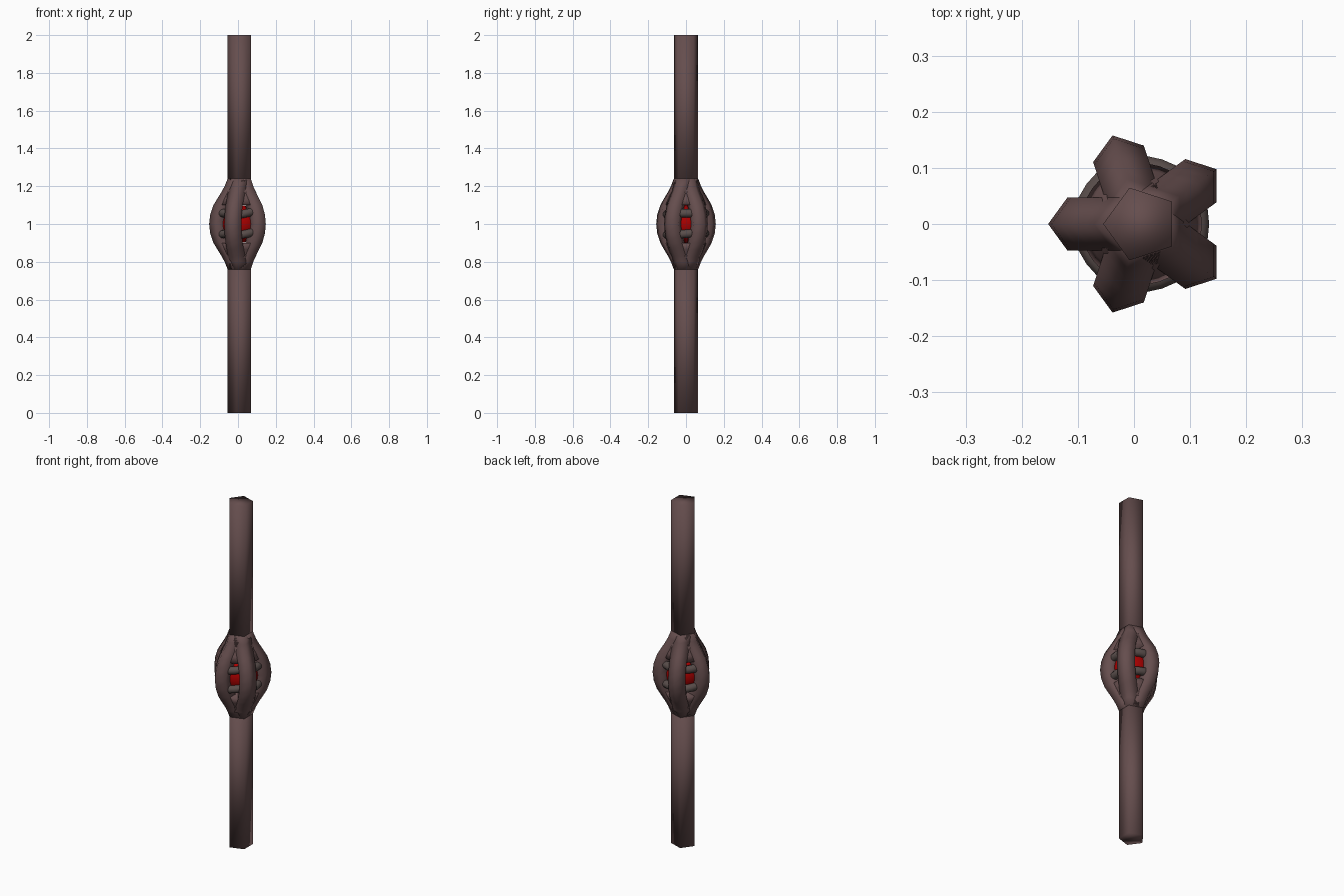
import bpy, math
from mathutils import Vector

cube = bpy.data.objects.get("Cube")
if cube:
    bpy.data.objects.remove(cube)

CX = 0.013                      # axis of the column
STEP = math.tau / 5
# height above the middle, outer rib reach
RIB = [(0, 0.166), (0.05, 0.160), (0.1, 0.143), (0.135, 0.122),
       (0.17, 0.100), (0.2, 0.084), (0.24, 0.068)]
# height above the middle, web reach at a rib and between ribs
WEB = [(0.1, 0.125, 0.108), (0.135, 0.108, 0.097), (0.17, 0.09, 0.082),
       (0.2, 0.078, 0.067), (0.24, 0.068, 0.055)]


def material(name, rgb):
    m = bpy.data.materials.new(name)
    m.use_nodes = True
    m.diffuse_color = (*rgb, 1)
    bsdf = next(n for n in m.node_tree.nodes if n.type == 'BSDF_PRINCIPLED')
    bsdf.inputs["Base Color"].default_value = (*rgb, 1)
    return m


brown = material("brown bark", (0.13, 0.075, 0.075))
grey = material("grey brown", (0.10, 0.075, 0.07))
red = material("deep red", (0.40, 0.0, 0.0))


def loft(name, rings, mat):
    """Skin a stack of equal-sized rings and close both ends."""
    n = len(rings[0])
    verts = [p for ring in rings for p in ring]
    faces = [(k * n + i, k * n + (i + 1) % n, (k + 1) * n + (i + 1) % n, (k + 1) * n + i)
             for k in range(len(rings) - 1) for i in range(n)]
    faces.append(tuple(reversed(range(n))))
    faces.append(tuple(range(len(verts) - n, len(verts))))
    mesh = bpy.data.meshes.new(name)
    mesh.from_pydata(verts, [], faces)
    mesh.materials.append(mat)
    mesh.shade_smooth()
    ob = bpy.data.objects.new(name, mesh)
    bpy.context.collection.objects.link(ob)
    return ob


def pentagon(x, y, z, r, turn=math.pi):
    return [Vector((x + r * math.cos(turn + i * STEP), y + r * math.sin(turn + i * STEP), z))
            for i in range(5)]


# Upper and lower column
for name, low, high in (("lower_column", 0, 0.77), ("upper_column", 1.23, 2)):
    loft(name, [pentagon(CX, 0, z, 0.068) for z in (low, high)], brown)

# Flared webs that join the ribs to the column
for name, side in (("upper_web", 1), ("lower_web", -1)):
    rings = []
    for h, at_rib, between in WEB[::side]:
        rings.append([Vector((CX + r * math.cos(a), r * math.sin(a), 1 + side * h))
                      for i in range(5)
                      for a, r in ((math.pi + i * STEP, at_rib),
                                   (math.pi + (i + 0.5) * STEP, between))])
    loft(name, rings, brown)

# Five bulging ribs with a pentagonal section
profile = [(-h, r) for h, r in reversed(RIB[1:])] + RIB
for k in range(5):
    a = math.pi + k * STEP
    loft(f"rib_{k + 1}",
         [pentagon(CX + (r - 0.05) * math.cos(a), (r - 0.05) * math.sin(a), 1 + h, 0.05, a)
          for h, r in profile], brown)

# Rungs bridging each gap, slightly bent outward and some tilted
for k in range(5):
    a = k * STEP
    out = Vector((math.cos(a), math.sin(a), 0))
    along = Vector((-math.sin(a), math.cos(a), 0))
    for level, height in (("upper", 1.057), ("lower", 0.948)):
        tilt = 0.2 if k == 4 else 0.08 if level == "lower" else 0
        rings = []
        for s, reach in ((-0.065, 0.085), (-0.03, 0.097), (0, 0.1), (0.03, 0.097), (0.065, 0.085)):
            centre = Vector((CX, 0, height + tilt * s)) + out * reach + along * s
            rings.append([centre + 0.022 * (out * math.sin(t) + Vector((0, 0, math.cos(t))))
                          for t in (j * math.tau / 10 for j in range(10))])
        loft(f"{level}_rung_{k + 1}", rings, grey)

# Glowing core inside the cage
bpy.ops.mesh.primitive_uv_sphere_add(segments=24, ring_count=16, radius=0.1, location=(CX, 0, 1))
core = bpy.context.object
core.name = "core"
core.data.materials.append(red)
bpy.ops.object.shade_smooth()
